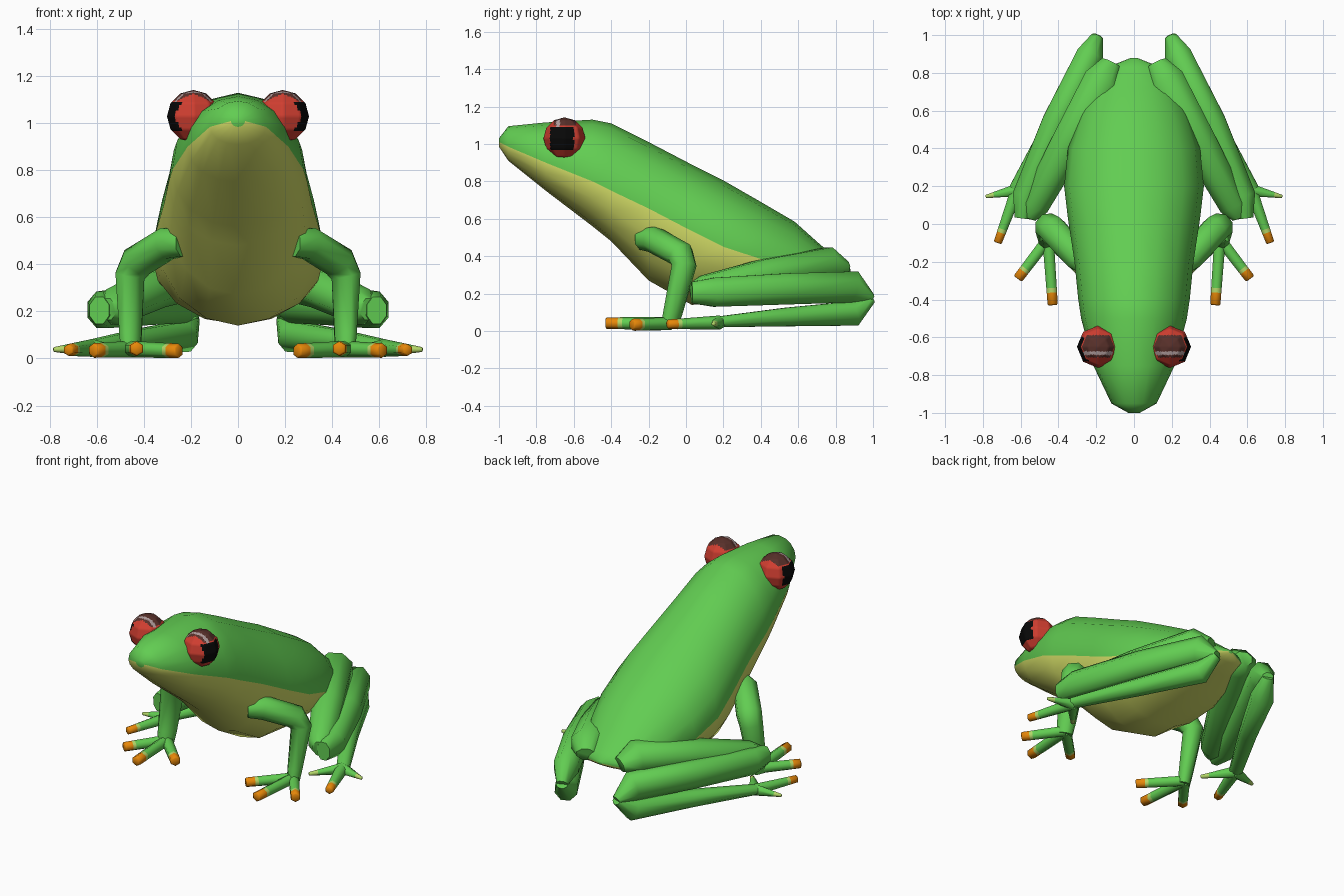
import bpy, bmesh, math
from mathutils import Vector

if "Cube" in bpy.data.objects:
    bpy.data.objects.remove(bpy.data.objects["Cube"])


def material(name, rgb):
    m = bpy.data.materials.new(name)
    m.diffuse_color = [((c / 255 + 0.055) / 1.055) ** 2.4 if c > 10 else c / 3294 for c in rgb] + [1]
    m.use_nodes = True
    m.node_tree.nodes["Principled BSDF"].inputs["Base Color"].default_value = m.diffuse_color
    return m


GREEN = material("leaf green", (98, 205, 82))
BELLY = material("belly yellow green", (210, 220, 102))
RED = material("eye red", (208, 62, 48))
BLACK = material("pupil black", (8, 8, 8))
BROWN = material("eyelid brown", (88, 48, 42))
GREY = material("eye glint grey", (178, 158, 158))
ORANGE = material("toe orange", (238, 140, 10))
PALE = material("toe band pale green", (180, 215, 105))


def finish(bm, name, mats):
    bmesh.ops.recalc_face_normals(bm, faces=bm.faces)
    me = bpy.data.meshes.new(name)
    bm.to_mesh(me)
    bm.free()
    for m in mats:
        me.materials.append(m)
    ob = bpy.data.objects.new(name, me)
    bpy.context.collection.objects.link(ob)
    bpy.ops.object.select_all(action='DESELECT')
    ob.select_set(True)
    bpy.context.view_layer.objects.active = ob
    bpy.ops.object.shade_smooth_by_angle(angle=math.radians(62))
    return ob


def skin(bm, rings, segment_mat):
    """Join rings of points; segment_mat(i, j) gives the material index."""
    rings = [[bm.verts.new(p) for p in r] for r in rings]
    n = len(rings[0])
    for i in range(len(rings) - 1):
        for j in range(n):
            k = (j + 1) % n
            f = bm.faces.new((rings[i][j], rings[i][k], rings[i + 1][k], rings[i + 1][j]))
            f.material_index = segment_mat(i, j)
    bm.faces.new(rings[0]).material_index = segment_mat(0, 0)
    bm.faces.new(rings[-1]).material_index = segment_mat(len(rings) - 2, 0)


def limb(name, path, radii, side, sides=8, mats=(GREEN,), seg=lambda i, j: 0):
    """Tapered tube along a path; radii are (sideways, upward); side = 1 or -1 mirrors it."""
    pts = [Vector(p) for p in path]
    rings, u = [], None
    for i, p in enumerate(pts):
        t = Vector()
        if i:
            t += (p - pts[i - 1]).normalized()
        if i < len(pts) - 1:
            t += (pts[i + 1] - p).normalized()
        t.normalize()
        u = t.cross(Vector((0, 0, 1))) if u is None else u - t * u.dot(t)
        u.normalize()
        v = u.cross(t)
        a, b = radii[i]
        ring = []
        for k in range(sides):
            w = 2 * math.pi * (k + 0.5) / sides
            q = p + u * a * math.cos(w) + v * b * math.sin(w)
            ring.append((q.x * side, q.y, q.z))
        rings.append(ring)
    bm = bmesh.new()
    skin(bm, rings, seg)
    return finish(bm, name, mats)


def toe(name, start, tip, r0, r1, side, tip_mat=ORANGE):
    a, b = Vector(start), Vector(tip)
    stops = (0, 0.74, 0.81, 0.98, 1)
    radii = [r0 + (r1 - r0) * s for s in stops]
    radii[-1] *= 0.75
    limb(name, [a.lerp(b, s) for s in stops], [(r, r) for r in radii], side, 6,
         (GREEN, PALE, tip_mat), lambda i, j: (0, 1, 2, 2)[i])


# Body: slices along y of (y, top, colour edge, bottom, half width)
slices = [
    (-1.0, 1.03, 1.01, 0.985, 0.03), (-0.95, 1.095, 0.985, 0.91, 0.12),
    (-0.75, 1.115, 0.90, 0.75, 0.215), (-0.5, 1.13, 0.80, 0.56, 0.28),
    (-0.4, 1.11, 0.75, 0.48, 0.295), (-0.2, 1.01, 0.655, 0.27, 0.315),
    (0.03, 0.89, 0.535, 0.14, 0.35), (0.2, 0.805, 0.45, 0.145, 0.37),
    (0.4, 0.69, 0.385, 0.17, 0.35), (0.58, 0.585, 0.34, 0.21, 0.29),
    (0.72, 0.46, 0.31, 0.25, 0.22), (0.83, 0.37, 0.30, 0.28, 0.14),
    (0.88, 0.33, 0.32, 0.31, 0.015)]
N = 16
rings = []
for y, top, mid, bot, hw in slices:
    ring = []
    for k in range(N):
        a = 2 * math.pi * k / N
        s = math.sin(a)
        ring.append((hw * math.cos(a), y, mid + s * (top - mid if s > 0 else mid - bot)))
    rings.append(ring)
bm = bmesh.new()
skin(bm, rings, lambda i, j: 0 if j < N // 2 else 1)
finish(bm, "body", (GREEN, BELLY))

for side, label in ((1, "right"), (-1, "left")):
    # Eye: faceted ball, faces coloured by direction
    bm = bmesh.new()
    bmesh.ops.create_uvsphere(bm, u_segments=8, v_segments=6, radius=1)
    bmesh.ops.subdivide_edges(bm, edges=bm.edges[:], cuts=6, use_grid_fill=True)
    for f in bm.faces:
        c = f.calc_center_median()
        if c.x * side > 0.4 and -0.68 < c.y < 0.45 and abs(c.z) < 0.56:
            f.material_index = 1
        elif c.z > 0.55 and -0.38 < c.y < -0.22:
            f.material_index = 3
        elif c.z > 0.6 and -0.5 < c.y < 0.55:
            f.material_index = 2
    for v in bm.verts:
        v.co = v.co * 0.112 + Vector((0.19 * side, -0.65, 1.03))
    finish(bm, label + "_eye", (RED, BLACK, BROWN, GREY))

    # Front leg: shoulder, elbow, wrist, then three fingers
    limb(label + "_front_leg",
         [(0.23, -0.23, 0.49), (0.30, -0.175, 0.49), (0.43, -0.03, 0.41),
          (0.46, -0.01, 0.35), (0.457, -0.07, 0.1), (0.457, -0.09, 0.02)],
         [(0.06, 0.06), (0.075, 0.072), (0.078, 0.073), (0.072, 0.065), (0.058, 0.045), (0.05, 0.038)], side)
    for name, tip in (("outer", (0.615, -0.29, 0.034)), ("middle", (0.43, -0.43, 0.042)),
                      ("inner", (0.25, -0.28, 0.032))):
        toe(f"{label}_{name}_finger", (0.455, -0.08, 0.04), tip, 0.035, 0.031, side)

    # Hind leg: folded thigh, shin and long foot
    limb(label + "_thigh",
         [(0.12, 0.85, 0.33), (0.165, 0.76, 0.355), (0.35, 0.42, 0.30), (0.525, 0.1, 0.22), (0.555, 0.035, 0.21)],
         [(0.06, 0.045), (0.11, 0.1), (0.1, 0.09), (0.082, 0.082), (0.04, 0.05)], side)
    limb(label + "_shin",
         [(0.59, 0.03, 0.205), (0.575, 0.15, 0.207), (0.41, 0.54, 0.225), (0.235, 0.89, 0.235), (0.195, 0.99, 0.175)],
         [(0.045, 0.062), (0.074, 0.084), (0.082, 0.09), (0.078, 0.093), (0.035, 0.025)], side)
    limb(label + "_hind_foot",
         [(0.195, 0.99, 0.17), (0.235, 0.89, 0.093), (0.42, 0.54, 0.075), (0.62, 0.19, 0.05), (0.635, 0.15, 0.045)],
         [(0.035, 0.025), (0.072, 0.073), (0.056, 0.054), (0.042, 0.032), (0.03, 0.022)], side)
    for name, tip, r, mat in (("outer", (0.785, 0.145, 0.038), 0.01, PALE),
                              ("middle", (0.722, -0.1, 0.036), 0.025, ORANGE),
                              ("inner", (0.49, 0.025, 0.034), 0.012, PALE)):
        toe(f"{label}_{name}_hind_toe", (0.62, 0.18, 0.045), tip, 0.038, r, side, mat)
